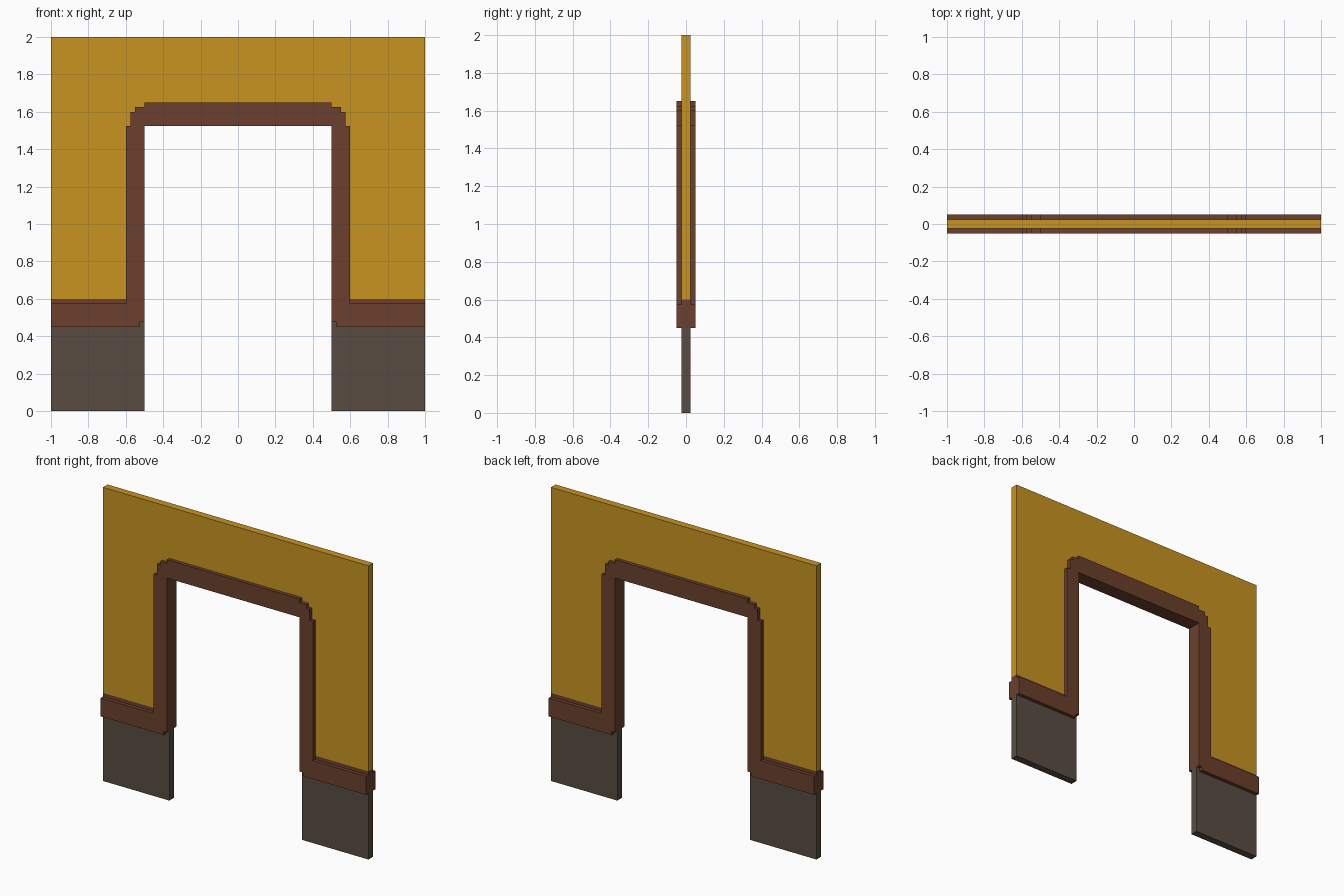
import bpy, bmesh

if "Cube" in bpy.data.objects:
    bpy.data.objects.remove(bpy.data.objects["Cube"])


def material(name, rgb):
    m = bpy.data.materials.new(name)
    m.diffuse_color = (*rgb, 1.0)
    m.use_nodes = True
    m.node_tree.nodes["Principled BSDF"].inputs["Base Color"].default_value = m.diffuse_color
    return m


plaster = material("ochre plaster", (0.578, 0.296, 0.015))
wood = material("brown wood", (0.147, 0.051, 0.026))
stone = material("dark stone", (0.098, 0.073, 0.054))


def slab(name, outline, half_depth, mat):
    """Extrude an (x, z) outline symmetrically along y."""
    bm = bmesh.new()
    face = bm.faces.new([bm.verts.new((x, -half_depth, z)) for x, z in outline])
    ext = bmesh.ops.extrude_face_region(bm, geom=[face])
    for v in ext["geom"]:
        if isinstance(v, bmesh.types.BMVert):
            v.co.y = half_depth
    bmesh.ops.recalc_face_normals(bm, faces=bm.faces)
    me = bpy.data.meshes.new(name)
    bm.to_mesh(me)
    bm.free()
    me.materials.append(mat)
    ob = bpy.data.objects.new(name, me)
    bpy.context.collection.objects.link(ob)
    return ob


def mirrored(half):
    """Close a right-half outline with its mirror image."""
    return half + [(-x, z) for x, z in reversed(half)]


def rect(x0, x1, z0, z1):
    return [(x0, z0), (x1, z0), (x1, z1), (x0, z1)]


WALL, TRIM = 0.025, 0.05

# Stepped outer edge of the door frame, from top to rail
frame_edge = [(0.5, 1.65), (0.5, 1.625), (0.55, 1.625), (0.55, 1.6),
              (0.575, 1.6), (0.575, 1.525), (0.6, 1.525)]

# Upper wall around the frame
slab("upper_wall", mirrored([(1, 2), (1, 0.6), (0.6, 0.6)] + frame_edge[::-1]),
     WALL, plaster)

# Door frame and dado rail in one piece, notched at the lower inner corners
slab("door_frame_and_rail",
     mirrored(frame_edge + [(0.6, 0.575), (1, 0.575), (1, 0.45), (0.525, 0.45),
                            (0.525, 0.475), (0.5, 0.475), (0.5, 1.525)]),
     TRIM, wood)

for side, s in (("left", -1), ("right", 1)):
    # Flush strip above the rail
    slab(side + "_rail_strip", rect(s * 0.6, s * 1.0, 0.575, 0.6), WALL, wood)
    # Lower wall, rising into the notch at the doorway
    slab(side + "_lower_wall",
         [(s * x, z) for x, z in [(0.5, 0), (1, 0), (1, 0.45), (0.525, 0.45),
                                  (0.525, 0.475), (0.5, 0.475)]],
         WALL, stone)
